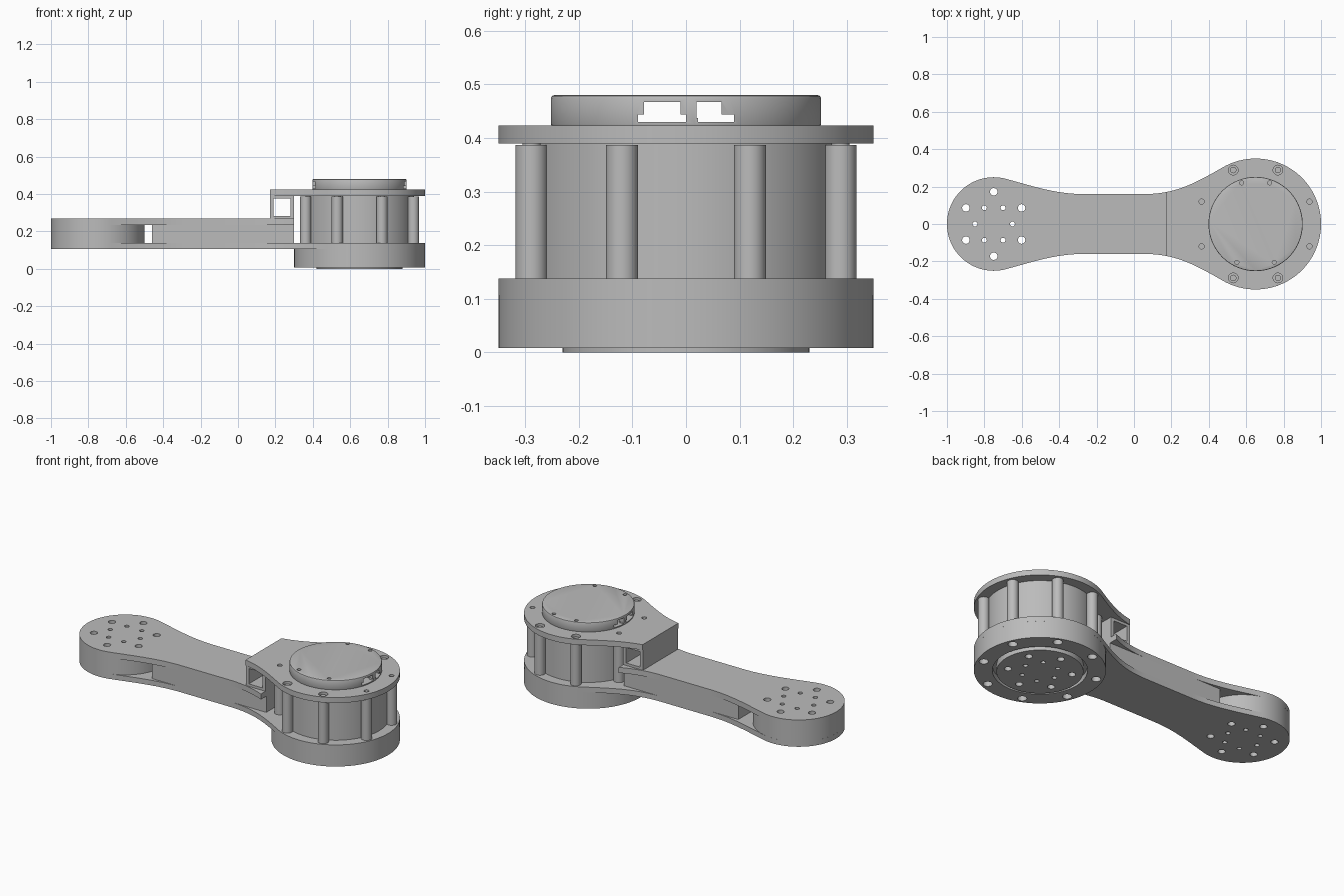
import bpy, bmesh
from math import cos, sin, pi, radians
from mathutils import Vector
from mathutils.geometry import interpolate_bezier

cube = bpy.data.objects.get("Cube")
if cube:
    bpy.data.objects.remove(cube, do_unlink=True)

grey = bpy.data.materials.new("machined grey")
grey.use_nodes = True
GREY = (0.5, 0.5, 0.5, 1)
grey.diffuse_color = GREY
grey.node_tree.nodes["Principled BSDF"].inputs["Base Color"].default_value = GREY

MX = 0.65    # motor axis
JX = -0.75   # far joint axis


def circle(x, y, r, n=96):
    return [(x + r * cos(2 * pi * i / n), y + r * sin(2 * pi * i / n)) for i in range(n)]


def rect(x0, x1, y0, y1):
    return [(x0, y0), (x1, y0), (x1, y1), (x0, y1)]


def ring(x, radius, count, start=0):
    """Centres of a bolt circle."""
    return [(x + radius * cos(radians(start) + 2 * pi * i / count),
             radius * sin(radians(start) + 2 * pi * i / count)) for i in range(count)]


def prisms(name, shapes):
    """One object holding upright prisms, each (outline, bottom, top)."""
    bm = bmesh.new()
    for pts, z0, z1 in shapes:
        low = [bm.verts.new((x, y, z0)) for x, y in pts]
        high = [bm.verts.new((x, y, z1)) for x, y in pts]
        bm.faces.new(low[::-1])
        bm.faces.new(high)
        for i in range(len(pts)):
            j = (i + 1) % len(pts)
            bm.faces.new((low[i], low[j], high[j], high[i]))
    bmesh.ops.recalc_face_normals(bm, faces=bm.faces)
    mesh = bpy.data.meshes.new(name)
    bm.to_mesh(mesh)
    bm.free()
    mesh.materials.append(grey)
    ob = bpy.data.objects.new(name, mesh)
    bpy.context.collection.objects.link(ob)
    return ob


def activate(ob):
    bpy.ops.object.select_all(action="DESELECT")
    ob.select_set(True)
    bpy.context.view_layer.objects.active = ob


def carve(ob, shapes):
    cutter = prisms("cutter", shapes)
    cutter.hide_render = True
    mod = ob.modifiers.new("holes", "BOOLEAN")
    mod.operation, mod.solver, mod.object = "DIFFERENCE", "EXACT", cutter
    mod.use_self = True
    activate(ob)
    bpy.ops.object.modifier_apply(modifier=mod.name)
    bpy.data.objects.remove(cutter, do_unlink=True)


def blend(a, ha, hb, b):
    pts = interpolate_bezier(*[Vector((*p, 0)) for p in (a, ha, hb, b)], 20)
    return [(p.x, p.y) for p in pts]


def arc(x, r, a0, a1, n=40):
    return [(x + r * cos(radians(a0 + (a1 - a0) * i / n)),
             r * sin(radians(a0 + (a1 - a0) * i / n))) for i in range(n + 1)]


# Upper half of the arm outline, from the far joint to the motor end
NECK = 0.16
far_arc = arc(JX, 0.25, 180, 75)
near_arc = arc(MX, 0.35, 120, 0)
fx, fy = far_arc[-1]
nx, ny = near_arc[0]
half = (far_arc
        + blend((fx, fy), (fx + 0.14, fy - 0.0375), (-0.42, NECK), (-0.27, NECK))
        + blend((0.05, NECK), (0.21, NECK), (nx - 0.17, ny - 0.098), (nx, ny))[:-1]
        + near_arc)


def clipped(x0, x1):
    """Symmetric arm outline limited to x0..x1."""
    top = []
    for (xa, ya), (xb, yb) in zip(half, half[1:]):
        if x0 <= xa <= x1:
            top.append((xa, ya))
        for edge in (x0, x1):
            if xa < edge < xb:
                top.append((edge, ya + (yb - ya) * (edge - xa) / (xb - xa)))
    if x1 >= 1:
        top.append((1.0, 0.0))
    top = [(x, max(y, 0)) for x, y in top]
    bottom = [(x, -y) for x, y in reversed(top) if y > 1e-5]
    return top + bottom


# Bolt patterns
joint_holes = ([(p, 0.02) for p in ring(JX, 0.172, 6, 30)]
               + [(p, 0.013) for p in ring(JX, 0.1, 6)])
flange_bolts = ring(MX, 0.312, 8, 22.5)


def drill(holes, z0, z1):
    return [(circle(x, y, r, 20), z0, z1) for (x, y), r in holes]


# Arm: two skins around a joint drum and a straight core
lower_skin = prisms("arm_lower_plate", [(clipped(-1.1, 1.1), 0.107, 0.138)])
upper_skin = prisms("arm_upper_plate", [(clipped(-1.1, 0.3), 0.235, 0.268)])
drum = prisms("joint_drum", [(circle(JX, 0, 0.25), 0.138, 0.235)])
for part in (lower_skin, upper_skin, drum):
    carve(part, drill(joint_holes, 0.05, 0.3))
prisms("arm_core", [(rect(-0.46, 0.3, -NECK, NECK), 0.138, 0.235)])

# Riser that carries the motor's top plate, open from side to side
W = 0.168
prisms("riser", [(rect(0.17, 0.19, -W, W), 0.268, 0.392),
                 (rect(0.28, 0.3, -W, W), 0.268, 0.392),
                 (rect(0.19, 0.28, -W, W), 0.268, 0.283),
                 (rect(0.19, 0.28, -W, W), 0.375, 0.392)])

# Top plate with bolt holes
top_plate = prisms("motor_top_plate", [(clipped(0.17, 1.1), 0.39, 0.423)])
wide = [p for p in flange_bolts if abs(p[1]) > 0.2]
narrow = [p for p in flange_bolts if abs(p[1]) < 0.2]
carve(top_plate, drill([(p, 0.026) for p in wide] + [(p, 0.014) for p in narrow], 0.37, 0.45))
prisms("top_screws", drill([(p, 0.017) for p in wide], 0.385, 0.412))

# Motor body with bolt columns
prisms("motor_body", [(circle(MX, 0, 0.29), 0.138, 0.39)])
prisms("bolt_columns", [(circle(x, y, 0.03, 28), 0.138, 0.387) for x, y in flange_bolts])

# Lower flange with counterbores and an output disc in a recess
flange = prisms("motor_flange", [(circle(MX, 0, 0.35), 0.008, 0.107)])
carve(flange, [(circle(MX, 0, 0.252), -0.02, 0.04)]
      + drill([(p, 0.025) for p in flange_bolts], -0.02, 0.05))
disc = prisms("output_disc", [(circle(MX, 0, 0.23), 0, 0.045)])
carve(disc, drill([((x - JX + MX, y), r) for (x, y), r in joint_holes], -0.02, 0.025))

# Hollow motor cap with connector windows in both ends
cap = prisms("motor_cap", [(circle(MX, 0, 0.252), 0.42, 0.48)])
bevel = cap.modifiers.new("edge", "BEVEL")
bevel.width, bevel.segments = 0.006, 2
bevel.limit_method, bevel.angle_limit = "ANGLE", radians(50)
activate(cap)
bpy.ops.object.modifier_apply(modifier=bevel.name)
carve(cap, [(circle(MX, 0, 0.22), 0.43, 0.467)])
carve(cap, [(rect(0.3, 1.05, -0.09, 0), 0.43, 0.444),
            (rect(0.3, 1.05, 0.022, 0.09), 0.43, 0.444)])
carve(cap, [(rect(0.3, 1.05, -0.078, -0.01), 0.437, 0.467),
            (rect(0.3, 1.05, 0.02, 0.066), 0.437, 0.467)])
cap_holes = [(MX + sx, y) for y, s in ((0.22, 0.075), (-0.205, 0.1)) for sx in (-s, s)]
carve(cap, drill([(p, 0.011) for p in cap_holes], 0.47, 0.5))

# Smooth round walls, crisp edges
for ob in list(bpy.context.collection.objects):
    if ob.type == "MESH" and grey.name in ob.data.materials:
        activate(ob)
        bpy.ops.object.shade_smooth_by_angle(angle=radians(30))
